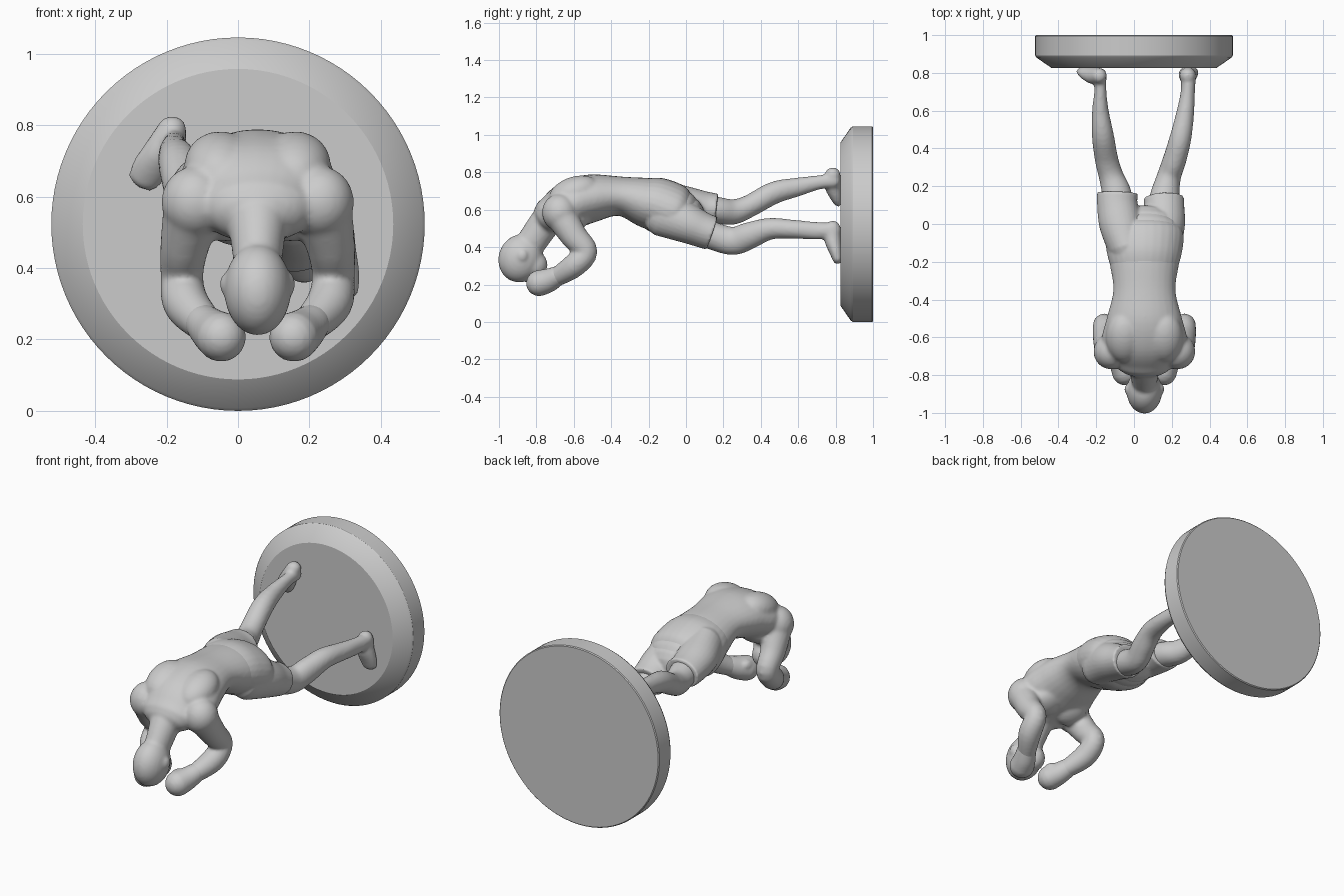
import bpy, bmesh, math
from mathutils import Vector, Matrix

if "Cube" in bpy.data.objects:
    bpy.data.objects.remove(bpy.data.objects["Cube"])

CX = 0.055  # body centre line in x


def catmull(a, b, c, d, t):
    return [0.5 * (2*q + (r-p)*t + (2*p-5*q+4*r-s)*t*t + (3*q-p-3*r+s)*t**3)
            for p, q, r, s in zip(a, b, c, d)]


def loft(bm, secs, round_start=True, round_end=True, steps=5, n=28):
    """Skin elliptical sections (x, y, z, half_width, half_depth) along a smooth path."""
    s = [secs[0]] + list(secs) + [secs[-1]]
    pts = []
    for i in range(len(secs) - 1):
        pts += [catmull(*s[i:i+4], k / steps) for k in range(steps)]
    pts.append(list(secs[-1]))
    P = [Vector(p[:3]) for p in pts]
    rings = []
    for i, p in enumerate(pts):
        t = (P[min(i+1, len(P)-1)] - P[max(i-1, 0)]).normalized()
        rings.append((P[i], t, p[3], p[4]))

    def cap(ring, sign):
        c, t, a, b = ring
        r = min(a, b)
        return [(c + t*sign*r*math.sin(q), t, a*math.cos(q), b*math.cos(q))
                for q in (0.4, 0.8, 1.15, 1.45)]
    if round_start:
        rings = cap(rings[0], -1)[::-1] + rings
    if round_end:
        rings += cap(rings[-1], 1)
    loops = []
    for c, t, a, b in rings:
        u = Vector((1, 0, 0))
        u = (u - t * u.dot(t)).normalized()
        v = t.cross(u)
        loops.append([bm.verts.new(c + u*a*math.cos(2*math.pi*k/n) + v*b*math.sin(2*math.pi*k/n))
                      for k in range(n)])
    for A, B in zip(loops, loops[1:]):
        for k in range(n):
            bm.faces.new((A[k], A[(k+1) % n], B[(k+1) % n], B[k]))
    bm.faces.new(loops[0][::-1])
    bm.faces.new(loops[-1])


def ball(bm, c, r, tilt=0):
    m = Matrix.Translation(c) @ Matrix.Rotation(tilt, 4, 'X') @ Matrix.Diagonal((*r, 1))
    bmesh.ops.create_uvsphere(bm, u_segments=24, v_segments=16, radius=1, matrix=m)


def finish(bm, name, voxel=None, smooth=0):
    bmesh.ops.recalc_face_normals(bm, faces=bm.faces)
    me = bpy.data.meshes.new(name)
    bm.to_mesh(me)
    bm.free()
    ob = bpy.data.objects.new(name, me)
    bpy.context.collection.objects.link(ob)
    if voxel:  # fuse overlapping parts into one skin
        r = ob.modifiers.new("fuse", 'REMESH')
        r.mode = 'VOXEL'
        r.voxel_size = voxel
        r.use_smooth_shade = True
        m = ob.modifiers.new("soften", 'SMOOTH')
        m.factor = 0.5
        m.iterations = smooth
    return ob


# Round chamfered base, spun about the y axis
bm = bmesh.new()
prof = [(0, .825), (.435, .825), (.515, .88), (.523, .892), (.523, .995), (.518, 1.0), (0, 1.0)]
vs = [bm.verts.new((r, y, .523)) for r, y in prof]
es = [bm.edges.new(e) for e in zip(vs, vs[1:])]
bmesh.ops.spin(bm, geom=vs + es, cent=(0, 0, .523), axis=(0, 1, 0), angle=2*math.pi,
               steps=96, use_duplicate=False)
bmesh.ops.remove_doubles(bm, verts=bm.verts, dist=1e-4)
base = finish(bm, "round_base")
bpy.context.view_layer.objects.active = base
base.select_set(True)
bpy.ops.object.shade_smooth_by_angle(angle=math.radians(25))

# Torso, neck and head
bm = bmesh.new()
loft(bm, [(CX, -.05, .585, .20, .13), (CX, -.20, .635, .185, .135), (CX, -.35, .672, .165, .105),
          (CX, -.50, .662, .20, .128), (CX, -.62, .625, .225, .13), (CX, -.71, .575, .17, .105)])
loft(bm, [(CX, -.66, .62, .15, .09), (CX, -.745, .54, .09, .085), (CX, -.83, .42, .068, .08)])
ball(bm, (CX, -.885, .34), (.094, .118, .130), -.35)
ball(bm, (CX, -.815, .305), (.066, .075, .075))
ball(bm, (CX, -.845, .235), (.018, .028, .026))
for s in (-1, 1):
    # Ear, chest and back muscles
    ball(bm, (CX + s*.092, -.875, .355), (.014, .026, .03))
    ball(bm, (CX + s*.09, -.59, .535), (.09, .085, .05), .5)
    ball(bm, (CX + s*.105, -.60, .69), (.10, .14, .085), .35)
    # Shoulder, arm and wrist
    ball(bm, (CX + s*.175, -.675, .585), (.095, .095, .10))
    loft(bm, [(CX + s*.18, -.67, .57, .085, .085), (CX + s*.205, -.60, .46, .068, .072),
              (CX + s*.212, -.535, .375, .06, .062), (CX + s*.20, -.60, .30, .064, .064),
              (CX + s*.14, -.70, .235, .05, .05)])

# Legs below the shorts: left is set back, right is forward
loft(bm, [(-.08, 0, .62, .085, .08), (-.09, .15, .60, .08, .072), (-.12, .25, .588, .066, .068),
          (-.145, .34, .62, .062, .06), (-.165, .47, .69, .058, .06), (-.178, .60, .722, .044, .05),
          (-.178, .71, .746, .032, .038), (-.18, .79, .755, .036, .04)])
loft(bm, [(.155, 0, .52, .085, .08), (.16, .13, .465, .08, .075), (.185, .25, .433, .064, .075),
          (.215, .34, .462, .062, .072), (.245, .45, .498, .058, .058), (.27, .58, .495, .048, .05),
          (.285, .70, .487, .038, .047), (.288, .79, .49, .04, .042)])
# Feet, heel to toe
loft(bm, [(-.185, .785, .785, .042, .042), (-.215, .785, .73, .048, .045), (-.245, .80, .68, .052, .036),
          (-.265, .81, .648, .046, .026)])
loft(bm, [(.285, .785, .50, .042, .042), (.285, .785, .44, .048, .045), (.29, .80, .38, .052, .036),
          (.295, .81, .335, .046, .026)])
finish(bm, "body", .0095, 7)

# Rounded gloves with thumbs
bm = bmesh.new()
for s in (-1, 1):
    loft(bm, [(CX + s*.15, -.69, .245, .054, .054), (CX + s*.125, -.735, .222, .062, .064),
              (CX + s*.102, -.785, .207, .07, .07)])
    ball(bm, (CX + s*.075, -.765, .235), (.03, .05, .035), .4)
finish(bm, "gloves", .008, 5)

# Shorts: hips plus two flared legs with open-looking flat hems
bm = bmesh.new()
loft(bm, [(CX, -.24, .648, .174, .122), (CX, -.16, .628, .197, .146), (CX, -.06, .59, .208, .145),
          (CX, -.01, .57, .18, .11)], round_start=False)
loft(bm, [(-.04, -.12, .635, .10, .12), (-.072, 0, .625, .112, .10), (-.088, .10, .61, .107, .088),
          (-.088, .165, .603, .108, .083)], round_end=False)
loft(bm, [(.15, -.12, .58, .10, .125), (.16, 0, .53, .11, .108), (.16, .08, .495, .107, .096),
          (.158, .138, .474, .107, .092)], round_end=False)
finish(bm, "shorts", .008, 3)
